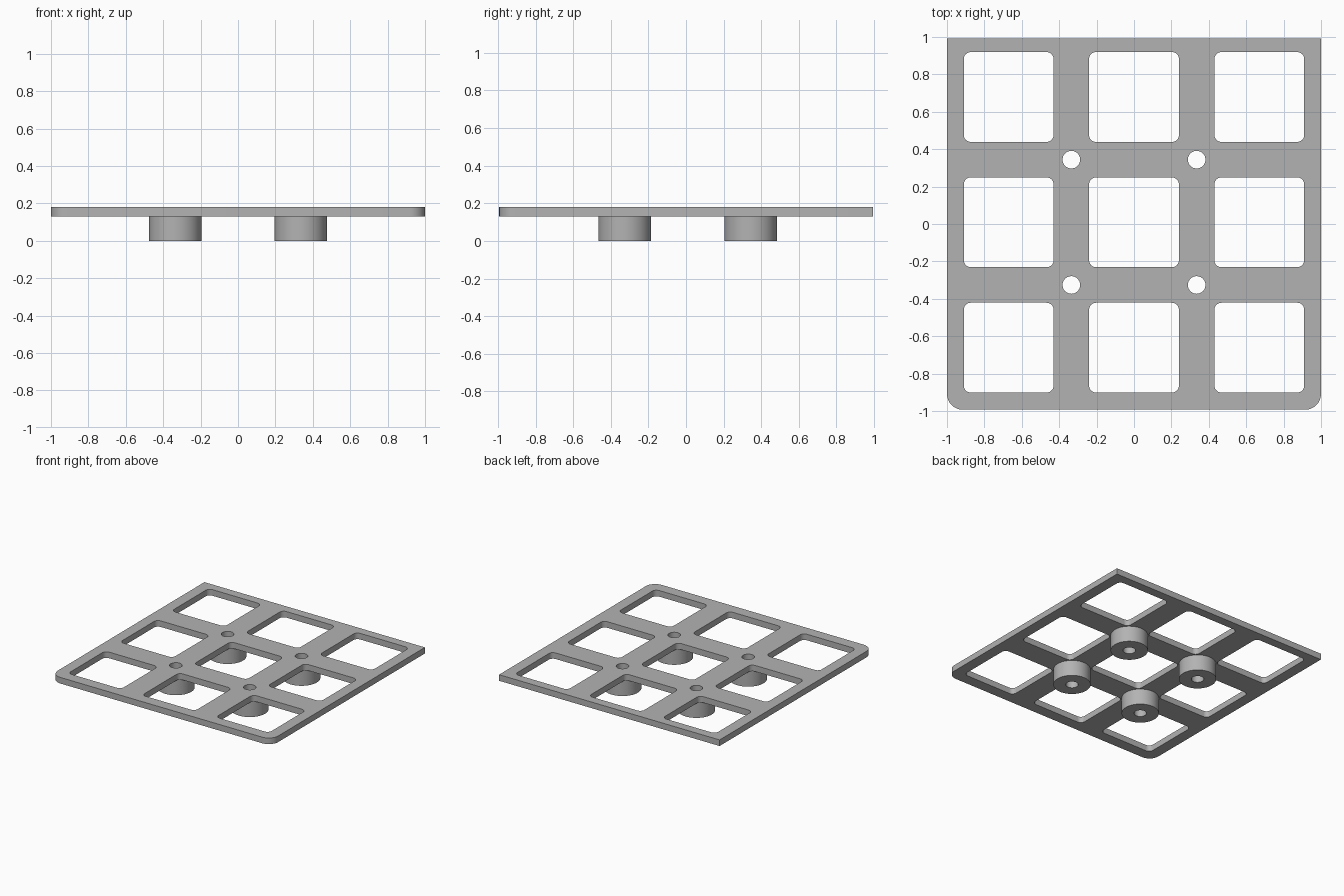
import bpy
import bmesh
from math import cos, sin, pi, radians

cube = bpy.data.objects.get("Cube")
if cube:
    bpy.data.objects.remove(cube)

PITCH = 0.67        # spacing of windows and of bosses
OFFSET_Y = 0.009    # the grid sits slightly towards the back
HALF_Y = 0.993
BOSS_TOP, PLATE_TOP = 0.13, 0.18
HOLE_R = 0.047

grey = bpy.data.materials.new("plain grey")
grey.use_nodes = True
colour = (0.45, 0.45, 0.45, 1)
grey.diffuse_color = colour
grey.node_tree.nodes["Principled BSDF"].inputs["Base Color"].default_value = colour


def circle(cx, cy, r, steps=48):
    return [(cx + r * cos(2 * pi * i / steps), cy + r * sin(2 * pi * i / steps))
            for i in range(steps)]


def rounded_rect(cx, cy, hx, hy, radii, steps=8):
    """Outline with one radius per corner, anticlockwise from back left (+x, +y)."""
    points = []
    signs = [(1, 1), (-1, 1), (-1, -1), (1, -1)]
    for k, ((sx, sy), r) in enumerate(zip(signs, radii)):
        for i in range(steps + 1 if r else 1):
            a = pi / 2 * (k + i / steps)
            points.append((cx + sx * (hx - r) + r * cos(a),
                           cy + sy * (hy - r) + r * sin(a)))
    return points


def extruded(name, outlines, z0, z1):
    """Solid from an outer outline and hole outlines."""
    bm = bmesh.new()
    edges = []
    for outline in outlines:
        verts = [bm.verts.new((x, y, z0)) for x, y in outline]
        edges += [bm.edges.new((v, verts[i - 1])) for i, v in enumerate(verts)]
    bmesh.ops.triangle_fill(bm, use_beauty=True, edges=edges, normal=(0, 0, 1))
    top = bmesh.ops.extrude_face_region(bm, geom=bm.faces[:], use_keep_orig=True)
    moved = [g for g in top["geom"] if isinstance(g, bmesh.types.BMVert)]
    bmesh.ops.translate(bm, verts=moved, vec=(0, 0, z1 - z0))
    bmesh.ops.recalc_face_normals(bm, faces=bm.faces[:])
    mesh = bpy.data.meshes.new(name)
    bm.to_mesh(mesh)
    bm.free()
    mesh.materials.append(grey)
    obj = bpy.data.objects.new(name, mesh)
    bpy.context.collection.objects.link(obj)
    bpy.ops.object.select_all(action='DESELECT')
    obj.select_set(True)
    bpy.context.view_layer.objects.active = obj
    bpy.ops.object.shade_smooth_by_angle(angle=radians(30))
    return obj


# Boss centres, shared by the bolt holes in the plate
centres = [(sx * PITCH / 2, OFFSET_Y + sy * PITCH / 2)
           for sx in (-1, 1) for sy in (-1, 1)]

# Grid plate: square back corners, rounded front corners, nine windows, four holes
outlines = [rounded_rect(0, 0, 1, HALF_Y, (0, 0, 0.085, 0.085))]
for i in (-1, 0, 1):
    for j in (-1, 0, 1):
        outlines.append(rounded_rect(i * PITCH, OFFSET_Y + j * PITCH,
                                     0.24, 0.24, [0.037] * 4))
outlines += [circle(x, y, HOLE_R) for x, y in centres]
extruded("grid_plate", outlines, BOSS_TOP, PLATE_TOP)

# Hollow bosses under the crossings
for x, y in centres:
    side = "left" if x > 0 else "right"
    end = "back" if y > 0 else "front"
    extruded(f"boss_{end}_{side}", [circle(x, y, 0.14), circle(x, y, HOLE_R)],
             0, BOSS_TOP)
